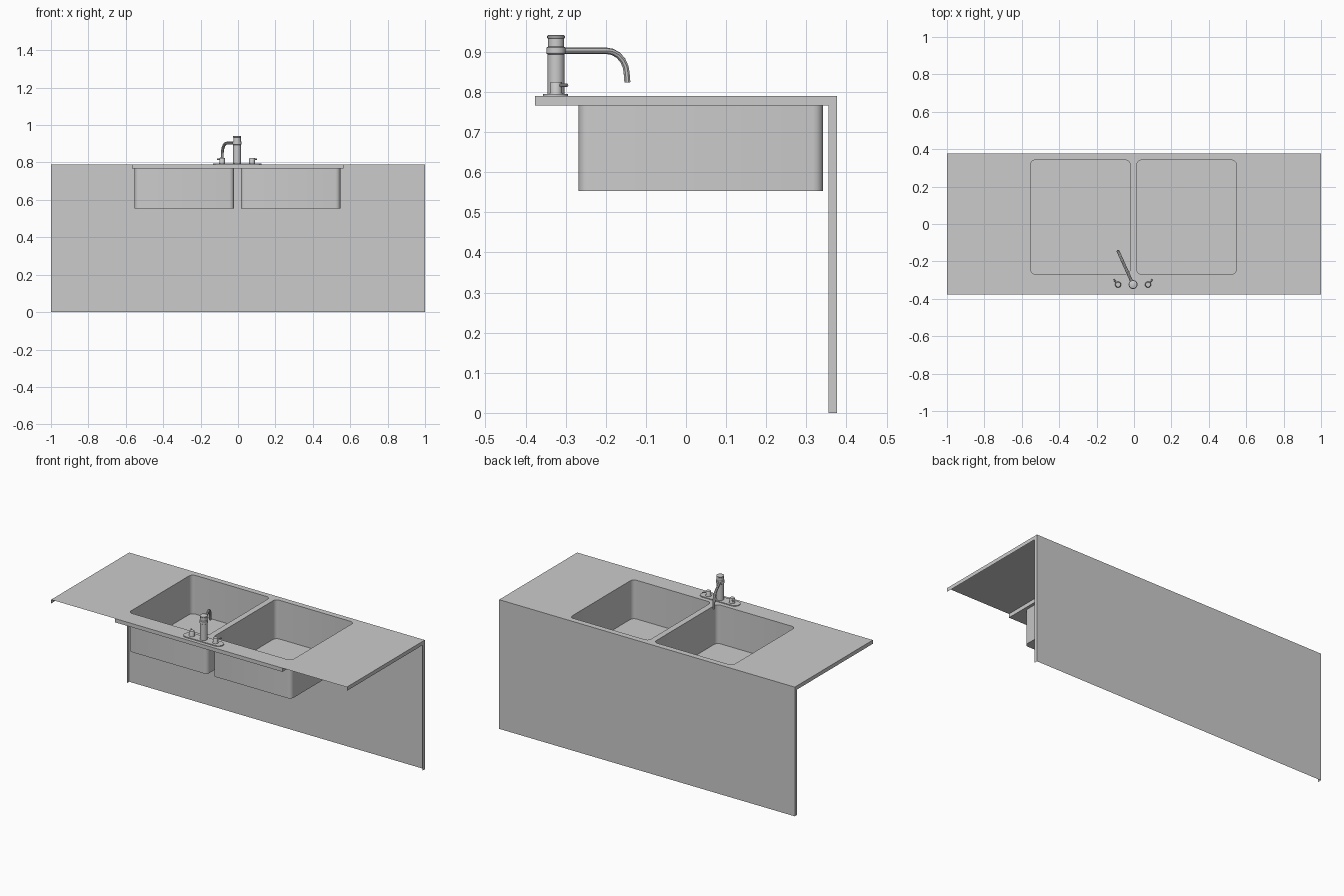
import bpy, bmesh, math
from mathutils import Vector

if "Cube" in bpy.data.objects:
    bpy.data.objects.remove(bpy.data.objects["Cube"])

TOP, UNDER, FLOOR = 0.79, 0.767, 0.553
FRONT, BACK = -0.377, 0.377
TAP_Y = -0.324
BOWLS = [(-0.553, -0.021), (0.015, 0.547)]


def finish(name, bm, smooth=False):
    mesh = bpy.data.meshes.new(name)
    bm.to_mesh(mesh)
    bm.free()
    obj = bpy.data.objects.new(name, mesh)
    bpy.context.collection.objects.link(obj)
    if smooth:
        shade(obj)
    return obj


def shade(obj):
    bpy.ops.object.select_all(action='DESELECT')
    obj.select_set(True)
    bpy.context.view_layer.objects.active = obj
    bpy.ops.object.shade_smooth_by_angle(angle=math.radians(35))


def rounded_rect(x0, x1, y0, y1, r, steps=4):
    pts = []
    corners = [(x1 - r, y1 - r), (x0 + r, y1 - r), (x0 + r, y0 + r), (x1 - r, y0 + r)]
    for i, (cx, cy) in enumerate(corners):
        for s in range(steps + 1):
            a = math.pi / 2 * (i + s / steps)
            pts.append((cx + r * math.cos(a), cy + r * math.sin(a)))
    return pts


def rect(x0, x1, y0, y1):
    return [(x1, y1), (x0, y1), (x0, y0), (x1, y0)]


def ring(bm, pts, z):
    return [bm.verts.new((x, y, z)) for x, y in pts]


def bridge(bm, a, b):
    for i in range(len(a)):
        j = (i + 1) % len(a)
        bm.faces.new((a[i], a[j], b[j], b[i]))


def sheet_with_holes(bm, outer, holes, z, up):
    edges = []
    for pts in [outer] + holes:
        vs = ring(bm, pts, z)
        edges += [bm.edges.new((vs[i], vs[i - 1])) for i in range(len(vs))]
    made = bmesh.ops.triangle_fill(bm, edges=edges, use_beauty=True, normal=(0, 0, up))
    for f in made["geom"]:
        if isinstance(f, bmesh.types.BMFace):
            f.normal_update()
            if f.normal.z * up < 0:
                f.normal_flip()


holes = [rounded_rect(a, b, -0.268, 0.342, 0.025) for a, b in BOWLS]

# Countertop sheet with openings
bm = bmesh.new()
sheet_with_holes(bm, rect(-1, 1, FRONT, BACK), holes, TOP, 1)
finish("countertop", bm)

# Back panel sheet
bm = bmesh.new()
bm.faces.new([bm.verts.new(p) for p in
              [(1, BACK, 0), (-1, BACK, 0), (-1, BACK, TOP), (1, BACK, TOP)]])
finish("back_panel", bm)

# L-shaped end caps
profile = [(FRONT, TOP), (FRONT, UNDER), (0.355, UNDER), (0.355, 0), (BACK, 0), (BACK, TOP)]
for side, name in ((-1, "left_end_cap"), (1, "right_end_cap")):
    bm = bmesh.new()
    bm.faces.new([bm.verts.new((side, y, z)) for y, z in profile[::side]])
    finish(name, bm)

# Sink tray below the counter
bm = bmesh.new()
outer = rect(-0.567, 0.565, FRONT, 0.354)
bridge(bm, ring(bm, outer, UNDER), ring(bm, outer, TOP))
sheet_with_holes(bm, outer, holes, UNDER, -1)
finish("sink_tray", bm)

# Sink bowls
for pts, name in zip(holes, ("left_bowl", "right_bowl")):
    bm = bmesh.new()
    low = ring(bm, pts, FLOOR)
    bridge(bm, ring(bm, pts, TOP), low)
    bm.faces.new(low)
    finish(name, bm, True)


def lathe(name, x, y, prof, sides=16):
    bm = bmesh.new()
    circle = [(math.cos(2 * math.pi * i / sides), math.sin(2 * math.pi * i / sides))
              for i in range(sides)]
    rings = [ring(bm, [(x + r * c, y + r * s) for c, s in circle], z) for r, z in prof]
    for a, b in zip(rings, rings[1:]):
        bridge(bm, a, b)
    bm.faces.new(rings[0][::-1])
    bm.faces.new(rings[-1])
    return finish(name, bm, True)


def tube(name, pts, r):
    cu = bpy.data.curves.new(name, 'CURVE')
    cu.dimensions = '3D'
    cu.bevel_depth = r
    cu.bevel_resolution = 2
    cu.use_fill_caps = True
    sp = cu.splines.new('POLY')
    sp.points.add(len(pts) - 1)
    for p, co in zip(sp.points, pts):
        p.co = (*co, 1)
    obj = bpy.data.objects.new(name, cu)
    bpy.context.collection.objects.link(obj)
    bpy.ops.object.select_all(action='DESELECT')
    obj.select_set(True)
    bpy.context.view_layer.objects.active = obj
    bpy.ops.object.convert(target='MESH')
    shade(bpy.context.view_layer.objects.active)


# Tap base plate
bm = bmesh.new()
plate = rounded_rect(-0.134, 0.126, -0.356, -0.294, 0.03)
low, high = ring(bm, plate, TOP), ring(bm, plate, TOP + 0.005)
bridge(bm, low, high)
bm.faces.new(high)
bm.faces.new(low[::-1])
finish("tap_base_plate", bm, True)

# Tap body with collar and cap
lathe("tap_body", -0.005, TAP_Y,
      [(0.021, 0.792), (0.021, 0.894), (0.024, 0.896), (0.024, 0.911), (0.020, 0.913),
       (0.020, 0.933), (0.022, 0.935), (0.022, 0.940), (0.019, 0.942)], 20)

# Spout, swung to the left
swing = Vector((-0.08, 0.178)).normalized()
reach = [(0.01, 0.903), (0.137, 0.903)]
reach += [(0.137 + 0.056 * math.sin(a), 0.845 + 0.058 * math.cos(a))
          for a in [math.radians(d) for d in (18, 36, 54, 72, 88)]]
reach.append((0.195, 0.824))
tube("spout", [(-0.005 + swing.x * d, TAP_Y + swing.y * d, z) for d, z in reach], 0.008)

# Handles with small levers
for x, side, name in ((-0.085, -1, "left"), (0.075, 1, "right")):
    lathe(name + "_handle", x, TAP_Y,
          [(0.017, 0.793), (0.015, 0.799), (0.015, 0.822), (0.013, 0.825)])
    tube(name + "_lever", [(x, TAP_Y, 0.817), (x + side * 0.024, TAP_Y + 0.028, 0.817)], 0.004)
